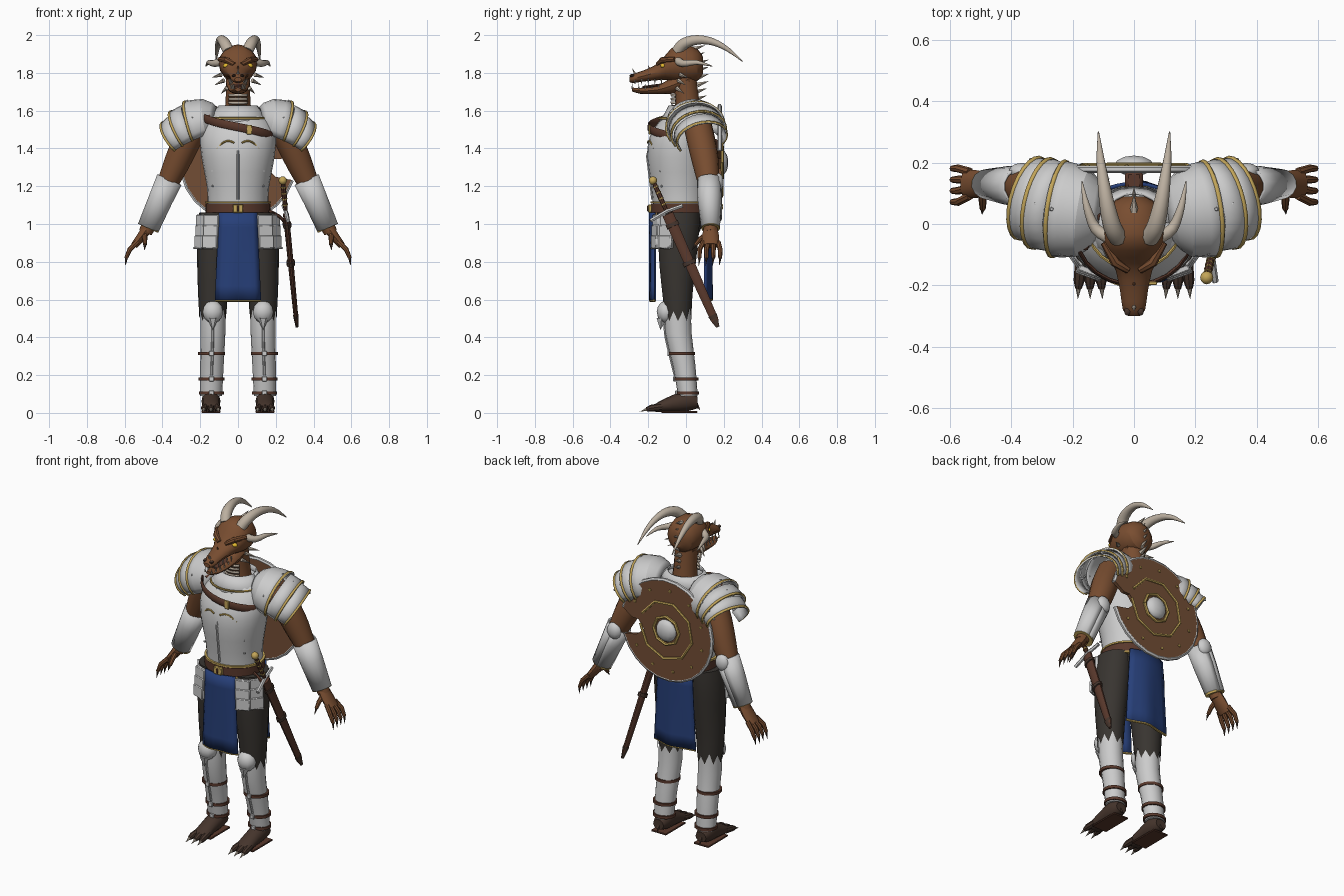
import bpy, bmesh, random
from math import sin, cos, pi, radians
from mathutils import Vector as V, Matrix

if "Cube" in bpy.data.objects:
    bpy.data.objects.remove(bpy.data.objects["Cube"])
random.seed(3)

def mat(name, *c):
    m = bpy.data.materials.new(name)
    m.diffuse_color = (*c, 1)
    m.use_nodes = True
    m.node_tree.nodes["Principled BSDF"].inputs["Base Color"].default_value = m.diffuse_color
    return m
SKIN, LEATHER, GOLD = mat("skin", .19, .075, .03), mat("leather", .1, .04, .025), mat("gold", .55, .38, .1)
BLUE, CLOTH, HORN = mat("blue", .02, .05, .19), mat("cloth", .04, .035, .03), mat("horn", .5, .43, .35)
EYE, CLAW, WOOD = mat("eye", .8, .5, .03), mat("claw", .06, .035, .025), mat("wood", .17, .075, .035)
X, Y, Z = V((1, 0, 0)), V((0, 1, 0)), V((0, 0, 1))

def emit(name, bm, m=None, mirror=False, solid=0, angle=40):
    """Turn a bmesh into an object, plus a copy on the other side if asked."""
    if not solid:
        bmesh.ops.recalc_face_normals(bm, faces=bm.faces)
    for side in ((1, -1) if mirror else (1,)):
        if side < 0:
            for v in bm.verts:
                v.co.x *= -1
            bmesh.ops.reverse_faces(bm, faces=bm.faces)
        me = bpy.data.meshes.new(name)
        bm.to_mesh(me)
        me.shade_smooth()
        me.set_sharp_from_angle(angle=radians(angle))
        if m:
            me.materials.append(m)
        ob = bpy.data.objects.new(name + (("_l" if side > 0 else "_r") if mirror else ""), me)
        bpy.context.collection.objects.link(ob)
        if solid:
            md = ob.modifiers.new("thickness", 'SOLIDIFY')
            md.thickness, md.offset = solid, 0
    bm.free()

def smooth(p, k):
    """Catmull-Rom refinement of a list of tuples."""
    p = [V(q) for q in p]
    out = []
    for i in range(len(p) - 1):
        a, b, c, d = p[max(i - 1, 0)], p[i], p[i + 1], p[min(i + 2, len(p) - 1)]
        for j in range(k):
            t = j / k
            out.append(b + (c - a) * (t / 2) + (2 * a - 5 * b + 4 * c - d) * (t * t / 2) + (3 * b - a - 3 * c + d) * (t ** 3 / 2))
    return out + [p[-1]]

def tube(name, path, m=None, n=12, ref=X, axis=None, arc=None, k=1, mirror=False, jag=0, solid=.008, sharp=40):
    """Sweep ellipses along (x, y, z, radius_u, radius_v); arc leaves it open."""
    path = smooth([(*q, q[3]) if len(q) == 4 else q for q in path], k)
    P = [V(q[:3]) for q in path]
    bm, rings = bmesh.new(), []
    for i, p in enumerate(P):
        t = axis or (P[min(i + 1, len(P) - 1)] - P[max(i - 1, 0)]).normalized()
        u = (ref - t * ref.dot(t)).normalized()
        v = t.cross(u)
        a0, a1 = (radians(a) for a in arc) if arc else (0, 2 * pi)
        ring = []
        for j in range(n + bool(arc)):
            a = a0 + (a1 - a0) * j / n
            co = p + u * path[i][3] * cos(a) + v * path[i][4] * sin(a)
            if jag and i == len(P) - 1:
                co.z += jag * (random.uniform(.4, 1) if j % 2 else -.2)
            ring.append(bm.verts.new(co))
        rings.append(ring)
    for r, s in zip(rings, rings[1:]):
        for j in range(n):
            q = (j + 1) % len(r)
            bm.faces.new((r[j], r[q], s[q], s[j]))
    if not arc:
        bm.faces.new(rings[0])
        bm.faces.new(rings[-1])
    emit(name, bm, m, mirror, solid if arc else 0, sharp)

def wire(name, pts, r, m, ref=Z, **kw):
    tube(name, [(*p, r, r) for p in pts], m, 6, ref, **kw)

def spike(name, a, b, r, m=HORN, mirror=False, n=6):
    d = V(b) - V(a)
    tube(name, [(*a, r), (*b, r * .04)], m, n, X if abs(d.normalized().x) < .8 else Z, mirror=mirror)

def ball(name, c, s, m=None, mirror=False, seg=12):
    bm = bmesh.new()
    bmesh.ops.create_uvsphere(bm, u_segments=seg, v_segments=seg // 2 + 1, radius=1, matrix=Matrix.LocRotScale(V(c), None, V(s)))
    emit(name, bm, m, mirror)

def box(name, c, s, m=None, mirror=False, rot=0):
    bm = bmesh.new()
    bmesh.ops.create_cube(bm, size=1, matrix=Matrix.Translation(V(c)) @ Matrix.Rotation(rot, 4, 'Z') @ Matrix.Diagonal((*s, 1)))
    bmesh.ops.bevel(bm, geom=bm.edges[:], offset=min(s) * .2, segments=1, affect='EDGES')
    emit(name, bm, m, mirror)

def band(name, x, y, z, h, rx, ry, m, n=20, mirror=False):
    tube(name, [(x, y, z - h / 2, rx, ry), (x, y, z + h / 2, rx, ry)], m, n, axis=Z, mirror=mirror)

# Torso armour, neck and collar
tube("breastplate", [(0, -.03, 1.1, .16, .145), (0, -.035, 1.2, .165, .15), (0, -.04, 1.35, .193, .165), (0, -.035, 1.46, .2, .158),
     (0, -.02, 1.54, .175, .125), (0, 0, 1.59, .12, .1)], n=24, axis=Z, k=2)
tube("collar", [(0, -.01, 1.54, .16, .13), (0, 0, 1.585, .13, .11), (0, .005, 1.625, .1, .095)], n=20, axis=Z, arc=(0, 360))
wire("collar_trim", [(.15 * cos(a), -.01 + .135 * sin(a), 1.56) for a in [pi + i * pi / 12 for i in range(13)]], .006, GOLD)
wire("breast_ridge", [(0, -.185, 1.53 - .09), (0, -.206, 1.36), (0, -.186, 1.2), (0, -.178, 1.13)], .007, None, X)
wire("breast_filigree", [(.02, -.203, 1.43), (.05, -.197, 1.44), (.08, -.185, 1.43), (.11, -.17, 1.4)], .005, GOLD, k=3, mirror=True)
for z in (1.2, 1.28, 1.36):
    ball("breast_rivet", (.135, -.13 - (z - 1.2) * .08, z), (.006,) * 3, None, True, 6)
tube("neck", [(0, .01, 1.56, .075), (0, .005, 1.66, .065), (0, -.01, 1.78, .065)], SKIN, 14, k=2)
for i in range(4):
    tube("throat_plate", [(0, -.005, 1.615 + i * .02, .068, .07), (0, -.005, 1.628 + i * .02, .07, .074)], HORN, 8, axis=Z, arc=(225, 315))

# Shoulder strap carrying the shield
strap = [(.19 * cos(a), -.03 + .168 * sin(a), 1.56 - .1 * i / 10, .022, .007) for i, a in enumerate(radians(200 + 15 * i) for i in range(11))]
tube("chest_strap", strap, LEATHER, 8, Z)
box("strap_buckle", (.06, -.193, 1.5), (.03, .012, .05), GOLD)
tube("strap_back", [(-.17, -.08, 1.57, .02, .006), (-.13, .03, 1.62, .02, .006), (-.1, .15, 1.52, .02, .006)], LEATHER, 8, X, k=3)

# Head with open jaws
tube("skull", [(0, .09, 1.84, .035, .045), (0, .06, 1.842, .083, .085), (0, 0, 1.848, .1, .1), (0, -.06, 1.848, .1, .096), (0, -.11, 1.828, .082, .065),
     (0, -.15, 1.805, .06, .044), (0, -.22, 1.785, .045, .03), (0, -.28, 1.77, .036, .024), (0, -.3, 1.765, .018, .012)], SKIN, 16, axis=-Y, k=2, sharp=30)
tube("lower_jaw", [(0, .02, 1.77, .065, .05), (0, -.07, 1.735, .06, .045), (0, -.15, 1.71, .047, .022), (0, -.24, 1.705, .036, .016),
     (0, -.285, 1.712, .016, .01)], SKIN, 12, axis=-Y, k=2)
tube("tongue", [(0, -.08, 1.74, .03, .01), (0, -.23, 1.725, .02, .006)], LEATHER, 8)
for i in range(5):
    y, w = -.13 - .035 * i, .046 - .004 * i
    spike("upper_tooth", (w, y, 1.768), (w, y, 1.735), .006, mirror=True)
    spike("lower_tooth", (w - .008, y - .015, 1.715), (w - .008, y - .015, 1.745), .005, mirror=True)
ball("eye", (.06, -.122, 1.838), (.02, .014, .013), EYE, True)
tube("brow", [(.02, -.15, 1.845, .012), (.06, -.125, 1.868, .017), (.098, -.06, 1.872, .012)], SKIN, 8, Z, mirror=True)
ball("nostril", (.022, -.285, 1.785), (.011, .014, .009), CLAW, True, 8)
spike("nose_spike", (0, -.265, 1.785), (0, -.285, 1.825), .01)
spike("snout_spike", (0, -.19, 1.81), (0, -.2, 1.84), .01, SKIN)
for a, b in (((.09, -.03, 1.79), (.14, .01, 1.775)), ((.075, -.04, 1.76), (.125, 0, 1.735)), ((.06, -.05, 1.72), (.09, -.01, 1.69))):
    spike("cheek_spike", a, b, .012, mirror=True)
for i in range(8):
    z = 1.66 + .038 * i
    y = .06 if i < 2 else .07 if i < 6 else .05
    spike("crest_spike", (0, y - .01, z), (0, y + .05, z + .02), .015)

# Horns
tube("large_horn", [(.05, -.045, 1.915, .031), (.07, -.01, 1.955, .03), (.087, .06, 1.975, .025), (.1, .14, 1.965, .019),
     (.11, .22, 1.925, .012), (.116, .3, 1.86, .002)], HORN, 12, k=3, mirror=True)
tube("side_horn", [(.075, -.045, 1.865, .024), (.125, -.015, 1.85, .019), (.155, .06, 1.855, .012), (.17, .14, 1.835, .002)], HORN, 10, Z, k=3, mirror=True)

# Layered shoulder armour with gold edges
lames = [[(.12, .03, 1.54, .09, .075), (.165, .037, 1.54, .14, .12), (.25, .05, 1.515, .155, .135)],
         [(.235, .05, 1.52, .142, .122), (.305, .068, 1.483, .147, .122)], [(.29, .065, 1.49, .132, .11), (.345, .085, 1.45, .136, .1)]]
for L in lames:
    tube("shoulder_lame", L, None, 16, Y, arc=(-32, 212), k=2, mirror=True, sharp=25)
    a, b = V(L[-2]), V(L[-1])
    e = a.lerp(b, 1 - .012 / (b - a).to_3d().length)
    tube("shoulder_trim", [(*e[:3], e[3] + .003, e[4] + .003), (*b[:3], b[3] + .004, b[4] + .004)], GOLD, 16, Y, arc=(-33, 213), mirror=True)
    for d in (20, 90, 160):
        ball("shoulder_rivet", (e[0] + .3 * e[4] * sin(radians(d)) - .01, e[1] + e[3] * cos(radians(d)), e[2] + e[4] * sin(radians(d))), (.007,) * 3, None, True, 6)

# Arms, forearm plates and clawed hands
tube("upper_arm", [(.22, .06, 1.53, .075), (.28, .085, 1.42, .075), (.325, .105, 1.32, .07), (.375, .12, 1.21, .056)], SKIN, 14, Y, k=2, mirror=True)
tube("vambrace", [(.363, .122, 1.235, .06, .068), (.41, .125, 1.13, .06, .062), (.475, .13, .98, .046, .056)], None, 14, Y, arc=(0, 360), mirror=True)
tube("forearm", [(.37, .12, 1.22, .054), (.49, .13, .955, .036)], SKIN, 12, Y, mirror=True)
tube("wrist_trim", [(.471, .13, .988, .05, .06), (.476, .13, .977, .05, .06)], GOLD, 14, Y, mirror=True)
ball("elbow_guard", (.365, .17, 1.22), (.045, .03, .05), None, True)
tube("palm", [(.475, .13, .985, .035, .03), (.51, .13, .935, .045, .026), (.55, .13, .885, .046, .02)], SKIN, 10, Y, k=2, mirror=True)
for i in range(4):
    y = .092 + .026 * i
    y2 = .125 + (y - .13) * 1.4
    tube("finger", [(.535, y, .905, .014), (.573, y2, .865, .013), (.592, y2, .82, .01)], SKIN, 8, Y, mirror=True)
    spike("finger_claw", (.591, y2, .823), (.596, y2 - .004, .778), .009, CLAW, True)
tube("thumb", [(.495, .115, .95, .015), (.493, .075, .92, .013), (.493, .05, .89, .01)], SKIN, 8, mirror=True)
spike("thumb_claw", (.493, .052, .893), (.495, .03, .86), .009, CLAW, True)

# Hips, belt and trousers
tube("hips", [(0, -.03, .93, .17, .09), (0, -.03, 1.0, .185, .12), (0, -.03, 1.1, .165, .14)], CLOTH, 20, axis=Z)
band("belt", 0, -.03, 1.08, .055, .172, .156, LEATHER, 24)
for z in (1.05, 1.115):
    band("belt_trim", 0, -.03, z, .01, .174, .158, GOLD, 24)
box("belt_buckle", (0, -.19, 1.082), (.055, .02, .045), GOLD)
box("buckle_pin", (0, -.2, 1.082), (.012, .012, .03), LEATHER)
tube("trouser_leg", [(.115, -.04, 1.06, .09, .115), (.122, -.04, .95, .096, .11), (.128, -.045, .78, .088, .097), (.133, -.045, .62, .078, .08),
     (.133, -.042, .5, .071, .072)], CLOTH, 18, axis=-Z, k=2, mirror=True, jag=.07)

# Cloth panels hanging front and back
def panel(name, w0, w1, y, bow, z0, z1):
    bm, rows = bmesh.new(), []
    for i in range(7):
        t, row = i / 6, []
        for j in range(9):
            s = j / 4 - 1
            x = s * (w0 + (w1 - w0) * t)
            row.append(bm.verts.new((x, y + bow * s * s + .006 * t * sin(s * 5 + t), z0 + (z1 - z0) * t)))
        rows.append(row)
    hem = [v.co.copy() for v in rows[-1]]
    for r, q in zip(rows, rows[1:]):
        for j in range(8):
            bm.faces.new((r[j], r[j + 1], q[j + 1], q[j]))
    emit(name, bm, BLUE, solid=.012)
    wire(name + "_hem", hem, .007, GOLD)
panel("front_cloth", .1, .12, -.19, .022, 1.06, .595)
panel("back_cloth", .115, .14, .132, -.03, 1.06, .6)

# Hip plates
for x, y, r in ((.14, -.155, .35), (.19, -.1, .95)):
    for i in range(3):
        box("hip_plate", (x + .004 * i, y - .004 * i, 1.015 - .055 * i), (.085, .022, .07), None, True, r)
    wire("hip_plate_edge", [(x - .03, y - .03, .872), (x + .045, y + .012, .872)], .005, None, mirror=True)

# Shins, knees, straps
tube("greave", [(.133, -.045, .585, .066, .07), (.133, -.04, .42, .066, .07), (.138, -.01, .25, .062, .06), (.142, .01, .09, .058, .052)], None, 16, axis=-Z, k=2, mirror=True)
wire("greave_ridge", [(.133, -.118, .5), (.134, -.108, .4), (.137, -.08, .28), (.14, -.06, .2)], .007, None, mirror=True, ref=X)
ball("knee_guard", (.133, -.105, .535), (.057, .05, .06), None, True, 10)
spike("knee_point", (.133, -.13, .5), (.133, -.135, .44), .03, None, True)
for z, y, rx, ry in ((.315, -.023, .072, .07), (.18, .001, .069, .064), (.105, .009, .067, .06)):
    band("shin_strap", .14, y, z, .017, rx, ry, LEATHER, 16, True)
    box("shin_buckle", (.14, y - ry, z), (.025, .012, .026), None, True)

# Clawed feet on soles
tube("foot", [(.143, .062, .055, .035, .03), (.143, .01, .065, .05, .055), (.143, -.07, .05, .048, .045), (.143, -.15, .03, .048, .026), (.143, -.17, .024, .04, .015)], CLAW, 12, axis=-Y, k=2, mirror=True)
for i in (-1, 0, 1):
    x = .143 + i * .03
    tube("toe", [(x, -.13, .032, .02), (x + i * .006, -.185, .025, .018), (x + i * .008, -.21, .018, .011)], CLAW, 8, mirror=True)
    spike("toe_claw", (x + i * .008, -.205, .02), (x + i * .01, -.245, .006), .01, HORN, True)
spike("heel_claw", (.143, .05, .05), (.143, .075, .015), .015, CLAW, True)
box("sole", (.143, -.035, .005), (.1, .19, .01), LEATHER, True)

# Round shield on the back, split on one side
C = V((0, .178, 1.325))
def circ(r, a0, a1, n, y=0):
    return [C + V((r * cos(a), y, r * sin(a))) for a in (radians(a0 + (a1 - a0) * i / n) for i in range(n + 1))]
edge = circ(.3, 12, 342, 22)
bm = bmesh.new()
f = bm.faces.new([bm.verts.new(p - Y * .01) for p in edge + [C + V(q) for q in ((.2, 0, -.075), (.15, 0, -.03), (.19, 0, .02), (.23, 0, .02))]])
g = bmesh.ops.extrude_face_region(bm, geom=[f])
bmesh.ops.translate(bm, verts=[v for v in g["geom"] if isinstance(v, bmesh.types.BMVert)], vec=(0, .02, 0))
emit("shield_board", bm, WOOD, angle=20)
wire("shield_rim", edge, .012, None, Y)
wire("shield_outer_ring", circ(.175, 22, 360, 8, .012), .008, GOLD, Y)
wire("shield_inner_ring", circ(.085, 0, 360, 8, .014), .009, GOLD, Y)
ball("shield_boss", C + Y * .012, (.066, .034, .066))
for p in circ(.245, 30, 325, 9, .012):
    ball("shield_rivet", p, (.009, .006, .009), GOLD, seg=6)
box("shield_mount", C - Y * .04, (.06, .07, .25), LEATHER)

# Sheathed sword at the left hip
top, end = V((.237, -.175, 1.23)), V((.312, .168, .455))
at = lambda t, a, b=None: (*top.lerp(end, t), a, b or a)
ball("sword_pommel", top, (.022,) * 3, GOLD)
tube("sword_grip", [at(0, .011), at(.1, .014), at(.2, .011)], LEATHER, 8)
for i in range(4):
    tube("grip_wire", [at(.04 + .04 * i, .015), at(.048 + .04 * i, .015)], GOLD, 8)
g = V(at(.21, 0)[:3])
wire("sword_guard", [g + V((.012, -.085, -.05)), g, g + V((-.012, .085, .03))], .011, None, X)
tube("scabbard", [at(.23, .016, .032), at(.6, .015, .028), at(.95, .012, .022), at(1, .005, .008)], LEATHER, 10)
for t in (.29, .55):
    tube("scabbard_band", [at(t, .023, .037), at(t + .025, .023, .037)], CLAW, 10)
tube("scabbard_tip", [at(.92, .015, .026), at(1, .007, .01)], CLAW, 10)
wire("scabbard_hanger", [(.165, -.08, 1.07), (.22, -.09, 1.04), at(.3, 0)[:3]], .009, LEATHER)
